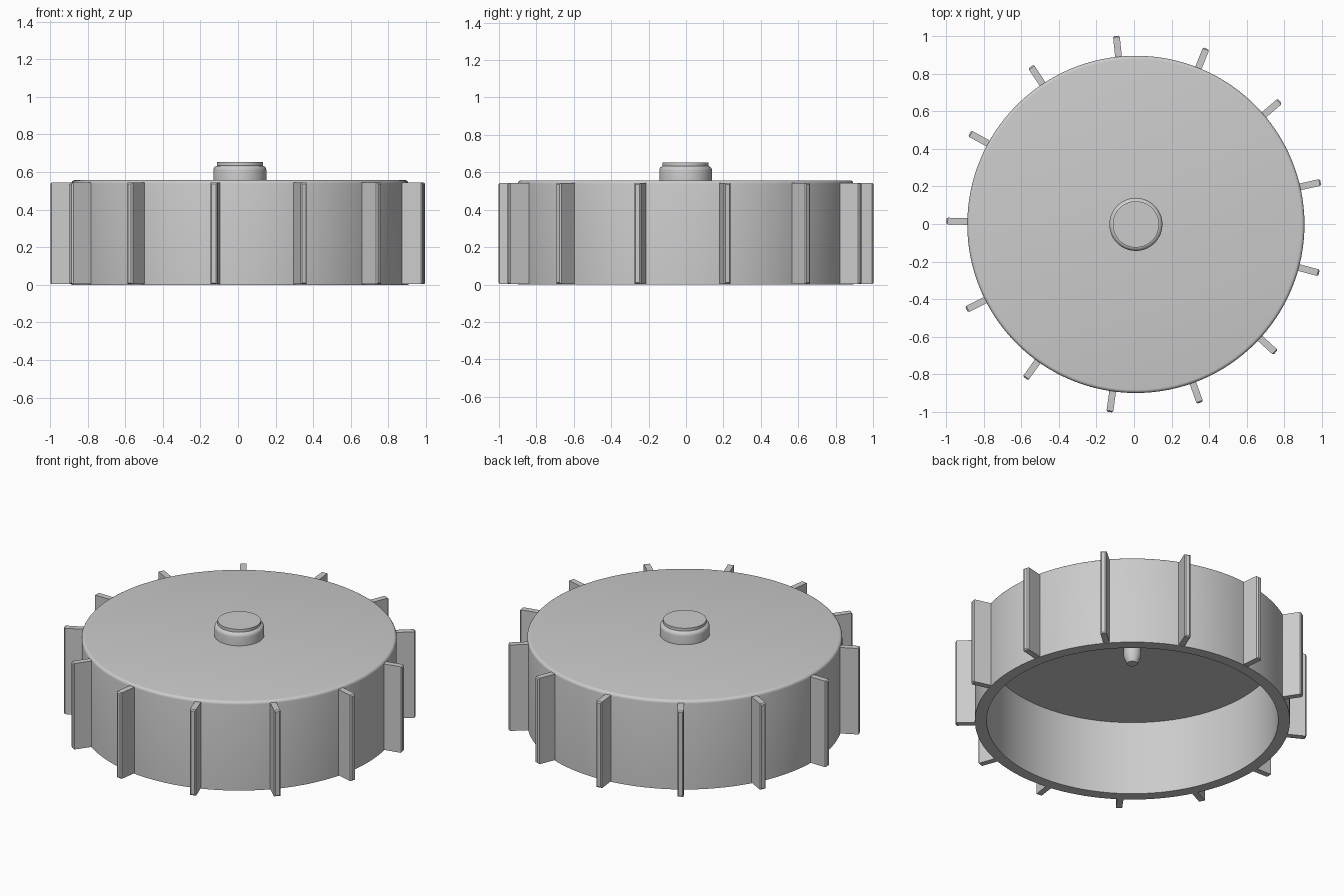
import bpy, bmesh, math
from mathutils import Matrix, Vector

if "Cube" in bpy.data.objects:
    bpy.data.objects.remove(bpy.data.objects["Cube"])

CX, CY = 0.01, -0.002      # axis of the cap
RIBS = 13

grey = bpy.data.materials.new("light_grey")
grey.diffuse_color = (0.6, 0.6, 0.6, 1)
grey.use_nodes = True
grey.node_tree.nodes["Principled BSDF"].inputs["Base Color"].default_value = grey.diffuse_color


def finish(name, bm, angle=30):
    bmesh.ops.recalc_face_normals(bm, faces=bm.faces)
    me = bpy.data.meshes.new(name)
    bm.to_mesh(me)
    bm.free()
    me.materials.append(grey)
    ob = bpy.data.objects.new(name, me)
    bpy.context.collection.objects.link(ob)
    ob.location = (CX, CY, 0)
    bpy.ops.object.select_all(action='DESELECT')
    ob.select_set(True)
    bpy.context.view_layer.objects.active = ob
    bpy.ops.object.shade_smooth_by_angle(angle=math.radians(angle))
    return ob


def lathe(name, profile, steps):
    """Spin an (r, z) profile around the z axis; ends on r = 0 are welded."""
    bm = bmesh.new()
    vs = [bm.verts.new((r, 0, z)) for r, z in profile]
    es = [bm.edges.new(p) for p in zip(vs, vs[1:])]
    bmesh.ops.spin(bm, geom=vs + es, cent=(0, 0, 0), axis=(0, 0, 1),
                   angle=2 * math.pi, steps=steps, use_duplicate=False)
    bmesh.ops.remove_doubles(bm, verts=bm.verts, dist=1e-5)
    return finish(name, bm)


def fillet(r, z, rad, n=4):
    """Quarter-round outer corner from the side up to the top."""
    return [(r - rad + rad * math.cos(a), z - rad + rad * math.sin(a))
            for a in (i * math.pi / 2 / n for i in range(n + 1))]


# hollow drum: ceiling, inner wall, rim, outer wall, rounded top edge
lathe("cap_drum",
      [(0, 0.467), (0.83, 0.467), (0.83, 0), (0.897, 0)]
      + fillet(0.897, 0.557, 0.018) + [(0, 0.557)], 128)

# knob on top with rounded shoulder and a short raised disc
lathe("top_knob",
      [(0, 0.54), (0.141, 0.54)] + fillet(0.141, 0.634, 0.024)
      + [(0.123, 0.634), (0.123, 0.652), (0, 0.652)], 64)

# pin under the ceiling with a tapered tip
lathe("inner_pin",
      [(0, 0.375), (0.03, 0.375), (0.05, 0.42), (0.05, 0.48), (0, 0.48)], 32)

# radial grip ribs
bm = bmesh.new()
r0, r1, width, z0, z1 = 0.87, 1.008, 0.036, 0.003, 0.543
for i in range(RIBS):
    rot = Matrix.Rotation(math.radians(179) + i * 2 * math.pi / RIBS, 4, 'Z')
    part = bmesh.ops.create_cube(bm, size=1)["verts"]
    for v in part:
        v.co = Vector((r0 + (v.co.x + 0.5) * (r1 - r0), v.co.y * width,
                       z0 + (v.co.z + 0.5) * (z1 - z0)))
    # chamfer the outer end only
    outer = [e for e in {e for v in part for e in v.link_edges}
             if max(v.co.x for v in e.verts) > r1 - 1e-4
             and min(v.co.x for v in e.verts) > r1 - 1e-4]
    before = set(bm.verts) - set(part)
    bmesh.ops.bevel(bm, geom=outer, offset=0.007, segments=1, affect='EDGES')
    bmesh.ops.transform(bm, matrix=rot,
                        verts=[v for v in bm.verts if v not in before])
finish("grip_ribs", bm, 20)
